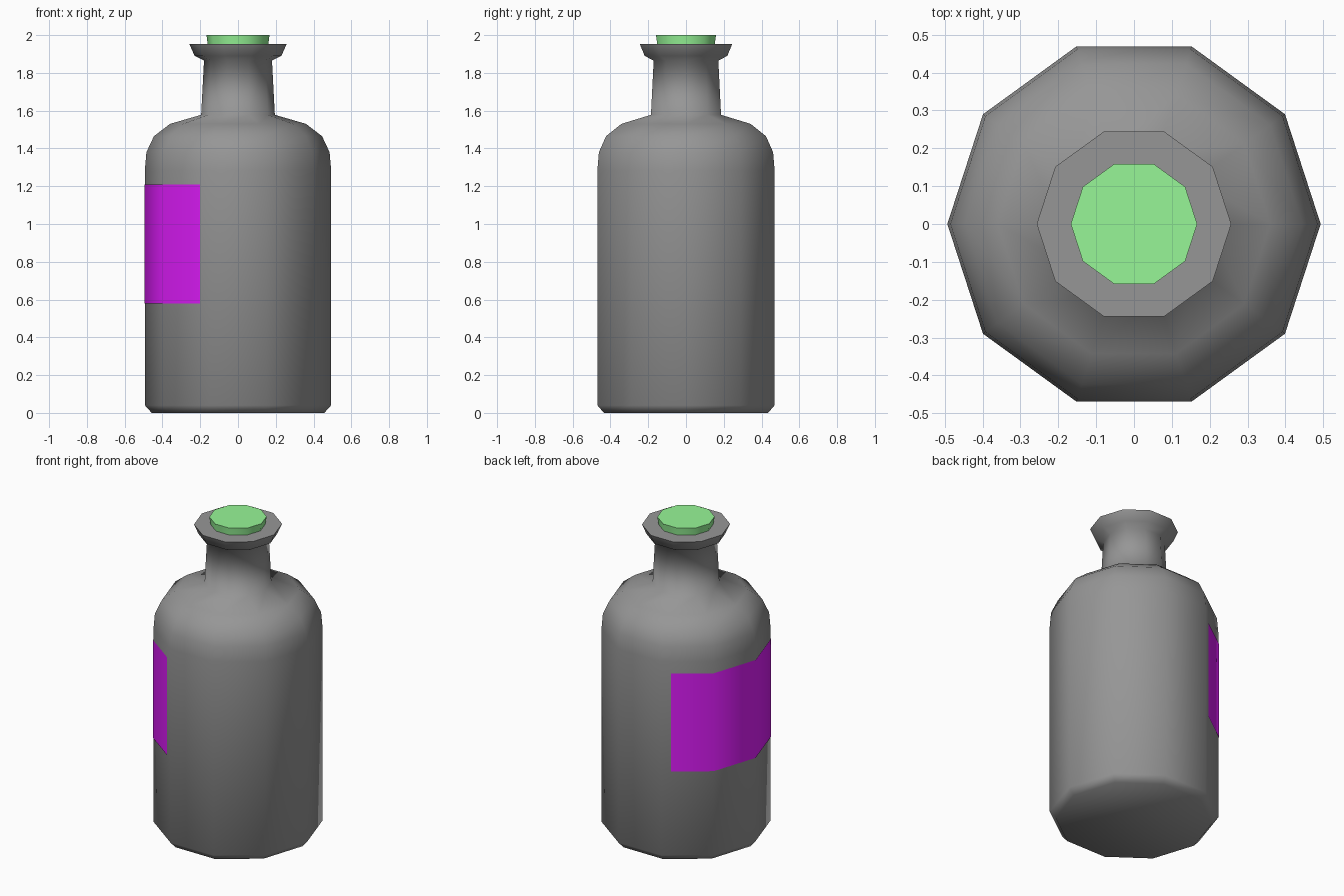
import bpy
import math

if "Cube" in bpy.data.objects:
    bpy.data.objects.remove(bpy.data.objects["Cube"])

SIDES = 10
R = 0.493


def ring_point(r, i, z):
    a = 2 * math.pi * i / SIDES
    return (r * math.cos(a), r * math.sin(a), z)


def make_object(name, verts, faces, color):
    mesh = bpy.data.meshes.new(name)
    mesh.from_pydata(verts, [], faces)
    mesh.update()
    obj = bpy.data.objects.new(name, mesh)
    bpy.context.collection.objects.link(obj)
    mat = bpy.data.materials.new(name + "_colour")
    mat.diffuse_color = color
    mat.use_nodes = True
    mat.node_tree.nodes["Principled BSDF"].inputs["Base Color"].default_value = mat.diffuse_color
    mesh.materials.append(mat)
    bpy.ops.object.select_all(action='DESELECT')
    obj.select_set(True)
    bpy.context.view_layer.objects.active = obj
    bpy.ops.object.shade_smooth_by_angle(angle=math.radians(80))
    return obj


def lathe(name, profile, color):
    """Turn an (r, z) profile around z and cap both ends."""
    verts = [ring_point(r, i, z) for r, z in profile for i in range(SIDES)]
    faces = []
    for k in range(len(profile) - 1):
        a, b = k * SIDES, (k + 1) * SIDES
        for i in range(SIDES):
            j = (i + 1) % SIDES
            faces.append((a + i, a + j, b + j, b + i))
    last = (len(profile) - 1) * SIDES
    faces.append(tuple(reversed(range(SIDES))))
    faces.append(tuple(range(last, last + SIDES)))
    return make_object(name, verts, faces, color)


# Bottle: base, body, shoulder, neck, flared lip and inner mouth
lathe("bottle", [
    (0.457, 0.0), (R, 0.04), (R, 1.285), (0.485, 1.38), (0.445, 1.465),
    (0.36, 1.53), (0.195, 1.578), (0.18, 1.865), (0.23, 1.89),
    (0.257, 1.952), (0.158, 1.952), (0.15, 1.80),
], (0.305, 0.305, 0.305, 1))

# Stopper, tapering down into the mouth
lathe("stopper", [(0.148, 1.81), (0.16, 1.95), (0.167, 2.0)],
      (0.31, 0.92, 0.31, 1))

# Label wrapped around the left side, ending part-way along two facets
LR = R + 0.003
T = 0.81


def label_end(inner, outer):
    p, q = ring_point(LR, inner, 0), ring_point(LR, outer, 0)
    return tuple(a + T * (b - a) for a, b in zip(p, q))


path = [label_end(4, 3)] + [ring_point(LR, i, 0) for i in (4, 5, 6)] + [label_end(6, 7)]
verts = [(x, y, z) for z in (0.58, 1.21) for x, y, _ in path]
n = len(path)
faces = [(i, i + 1, n + i + 1, n + i) for i in range(n - 1)]
make_object("label", verts, faces, (0.76, 0.012, 1.0, 1))
